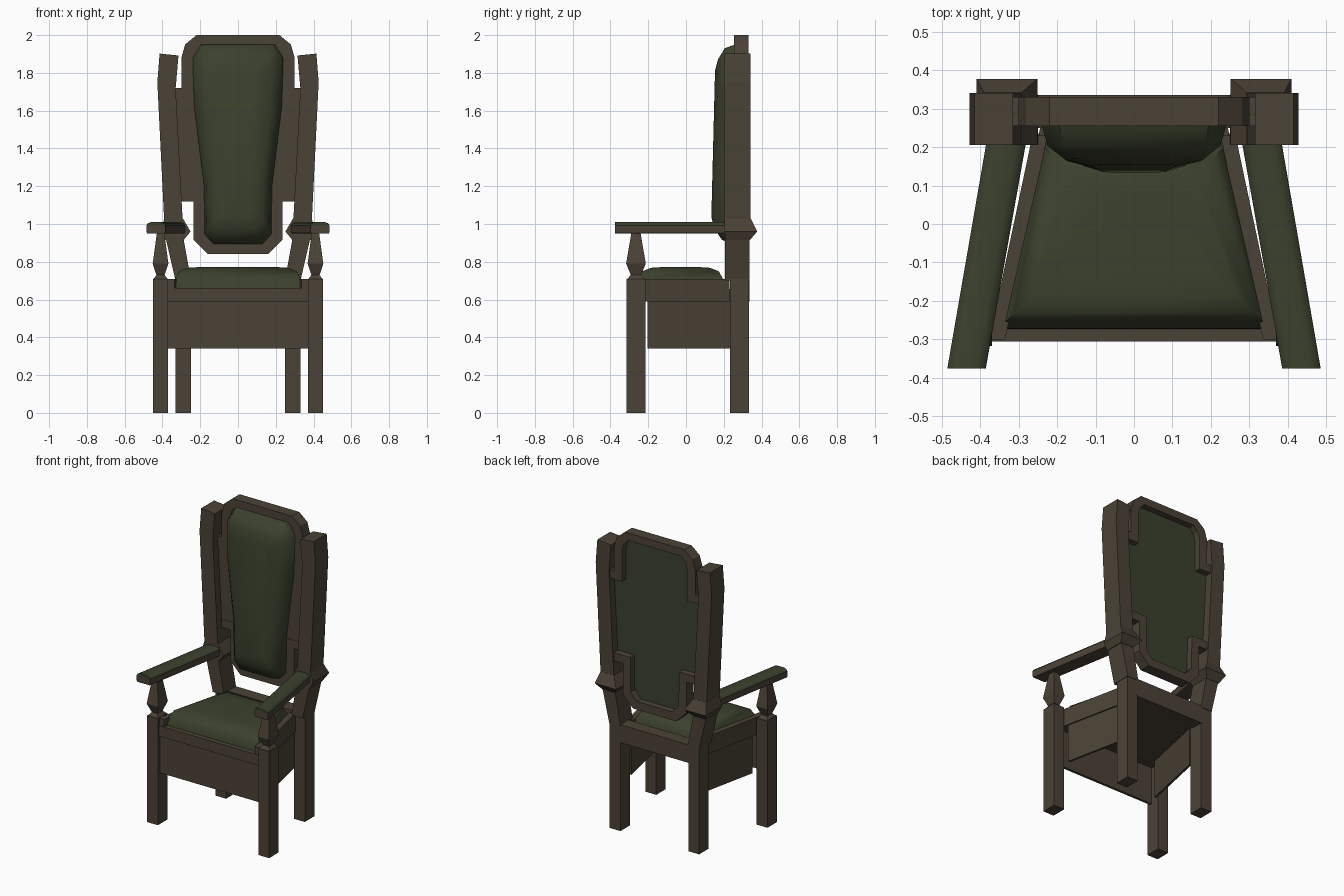
import bpy, bmesh, math

if "Cube" in bpy.data.objects:
    bpy.data.objects.remove(bpy.data.objects["Cube"])


def material(name, rgb):
    m = bpy.data.materials.new(name)
    m.diffuse_color = (*rgb, 1)
    m.use_nodes = True
    m.node_tree.nodes["Principled BSDF"].inputs["Base Color"].default_value = m.diffuse_color
    return m


WOOD = material("dark_wood", (0.071, 0.055, 0.037))
CLOTH = material("green_cloth", (0.044, 0.053, 0.026))


def loft(name, loops, mat, mirror=False, smooth=False):
    """Skin a list of equal-length point loops and cap both ends."""
    bm = bmesh.new()
    rings = [[bm.verts.new(p) for p in loop] for loop in loops]
    n = len(rings[0])
    for a, b in zip(rings, rings[1:]):
        for i in range(n):
            j = (i + 1) % n
            bm.faces.new((a[i], a[j], b[j], b[i]))
    bm.faces.new(rings[0])
    bm.faces.new(rings[-1])
    bmesh.ops.recalc_face_normals(bm, faces=bm.faces)
    me = bpy.data.meshes.new(name)
    bm.to_mesh(me)
    bm.free()
    me.materials.append(mat)
    if smooth:
        me.polygons.foreach_set("use_smooth", [True] * len(me.polygons))
        me.set_sharp_from_angle(angle=math.radians(50))
    ob = bpy.data.objects.new(name, me)
    bpy.context.collection.objects.link(ob)
    if mirror:
        mod = ob.modifiers.new("mirror", 'MIRROR')
        mod.use_mirror_merge = False
    return ob


def rect(x0, x1, y0, y1, z, z_outer=None):
    zo = z if z_outer is None else z_outer
    return [(x0, y0, z), (x1, y0, zo), (x1, y1, zo), (x0, y1, z)]


def box(name, x0, x1, y0, y1, z0, z1, mirror=False):
    return loft(name, [rect(x0, x1, y0, y1, z0), rect(x0, x1, y0, y1, z1)], WOOD, mirror)


def slab(name, outline, z0, z1, mat, mirror=False):
    return loft(name, [[(x, y, z) for x, y in outline] for z in (z0, z1)], mat, mirror)


def both_sides(half):
    """Close a right-hand half outline with its mirror image."""
    return half + [(-x, z) for x, z in reversed(half)]


# Legs and rear posts
box("front_leg", 0.37, 0.45, -0.315, -0.215, 0, 0.71, True)
loft("back_leg", [rect(.25, .33, .232, .333, 0), rect(.25, .33, .232, .333, .705)], WOOD, True)
loft("lower_post", [rect(.25, .333, .207, .336, .70), rect(.25, .333, .207, .336, .71),
                    rect(.29, .384, .207, .336, .93)], WOOD, True)
loft("post_collar", [rect(.288, .386, .206, .338, .915), rect(.251, .409, .205, .377, .96),
                     rect(.292, .39, .205, .342, 1.03)], WOOD, True)
loft("upper_post", [rect(.292, .39, .205, .341, 1.0), rect(.33, .427, .205, .341, 1.72, 1.75),
                    rect(.315, .415, .205, .341, 1.892, 1.902)], WOOD, True)

# Seat rails, thin aprons set back from the rails, and solid seat base
box("front_rail", -.372, .372, -.305, -.24, .59, .66)
box("back_rail", -.26, .26, .25, .335, .59, .71)
slab("side_rail", [(.376, -.30), (.264, .23), (.225, .23), (.335, -.30)], .59, .708, WOOD, True)
box("front_apron", -.372, .372, -.292, -.275, .34, .60)
slab("side_apron", [(.347, -.205), (.254, .235), (.239, .235), (.332, -.205)], .34, .60, WOOD, True)
slab("seat_base", [(.35, -.29), (.24, .27), (-.24, .27), (-.35, -.29)], .591, .655, WOOD)


# Seat cushion: trapezoid that domes inward
def seat_loop(d, z):
    return [(-.355 + d, -.275 + d, z), (.355 - d, -.275 + d, z),
            (.252 - d, .218 - d, z), (-.252 + d, .218 - d, z)]


loft("seat_cushion", [seat_loop(d, z) for d, z in
                      ((0, .645), (.004, .675), (.022, .71), (.045, .75), (.09, .768), (.15, .772))],
     CLOTH, smooth=True)


# Armrests: wooden rail with a thin padded top, splayed toward the front
def arm_loop(d, z):
    return [(.385 + d, -.375, z), (.485 - d, -.375, z), (.383 - d, .215, z), (.28 + d, .215, z)]


loft("armrest", [arm_loop(.004, .95), arm_loop(0, .958), arm_loop(0, .993)], WOOD, True)
loft("armrest_pad", [arm_loop(0, .993), arm_loop(.008, 1.004), arm_loop(.025, 1.01)],
     CLOTH, True, smooth=True)

# Square turned support under each armrest
loft("armrest_support", [rect(.41 - w * .8, .41 + w * .8, -.265 - w, -.265 + w, z) for z, w in
                         ((.705, .05), (.73, .027), (.79, .052), (.955, .024))], WOOD, True)

# Back panel: wood in front, green cloth behind
panel = both_sides([(.16, .85), (.23, .915), (.23, 1.12), (.30, 1.12), (.335, 1.72),
                    (.295, 1.72), (.295, 1.875), (.275, 1.945), (.215, 1.99)])
for name, y0, y1, mat in (("back_panel", .258, .28, WOOD), ("back_panel_cloth", .28, .288, CLOTH)):
    loft(name, [[(x, y, z) for x, z in panel] for y in (y0, y1)], mat)


# U-shaped frame pieces whose ends turn outward into the posts
def u_frame(name, outer, inner):
    loops = []
    for (ox, oz), (ix, iz) in zip(both_sides(outer), both_sides(inner)):
        loops.append([(ox, .255, oz), (ix, .255, iz), (ix, .33, iz), (ox, .33, oz)])
    loft(name, loops, WOOD)


u_frame("back_frame_top", [(.338, 1.72), (.30, 1.72), (.30, 1.88), (.28, 1.95), (.22, 2.0)],
        [(.338, 1.665), (.24, 1.665), (.24, 1.87), (.228, 1.915), (.195, 1.95)])
u_frame("back_frame_bottom", [(.305, 1.12), (.235, 1.12), (.235, .915), (.16, .84)],
        [(.305, 1.175), (.18, 1.175), (.176, .945), (.13, .895)])

# Back cushion: padded shape, thicker toward the bottom
cushion = both_sides([(.13, .895), (.176, .945), (.18, 1.2), (.232, 1.62), (.24, 1.88), (.195, 1.95)])


def back_loop(h, dx, dz):
    mid = 1.43
    loop = []
    for x, z in cushion:
        zz = mid + (z - mid) * (1 - dz / .53)
        loop.append((x * (1 - dx / .24), .258 - h * (1 + .22 * (mid - zz)), zz))
    return loop


loft("back_cushion", [back_loop(*p) for p in
                      ((0, 0, 0), (.06, .015, .02), (.098, .06, .08), (.114, .13, .14))],
     CLOTH, smooth=True)
